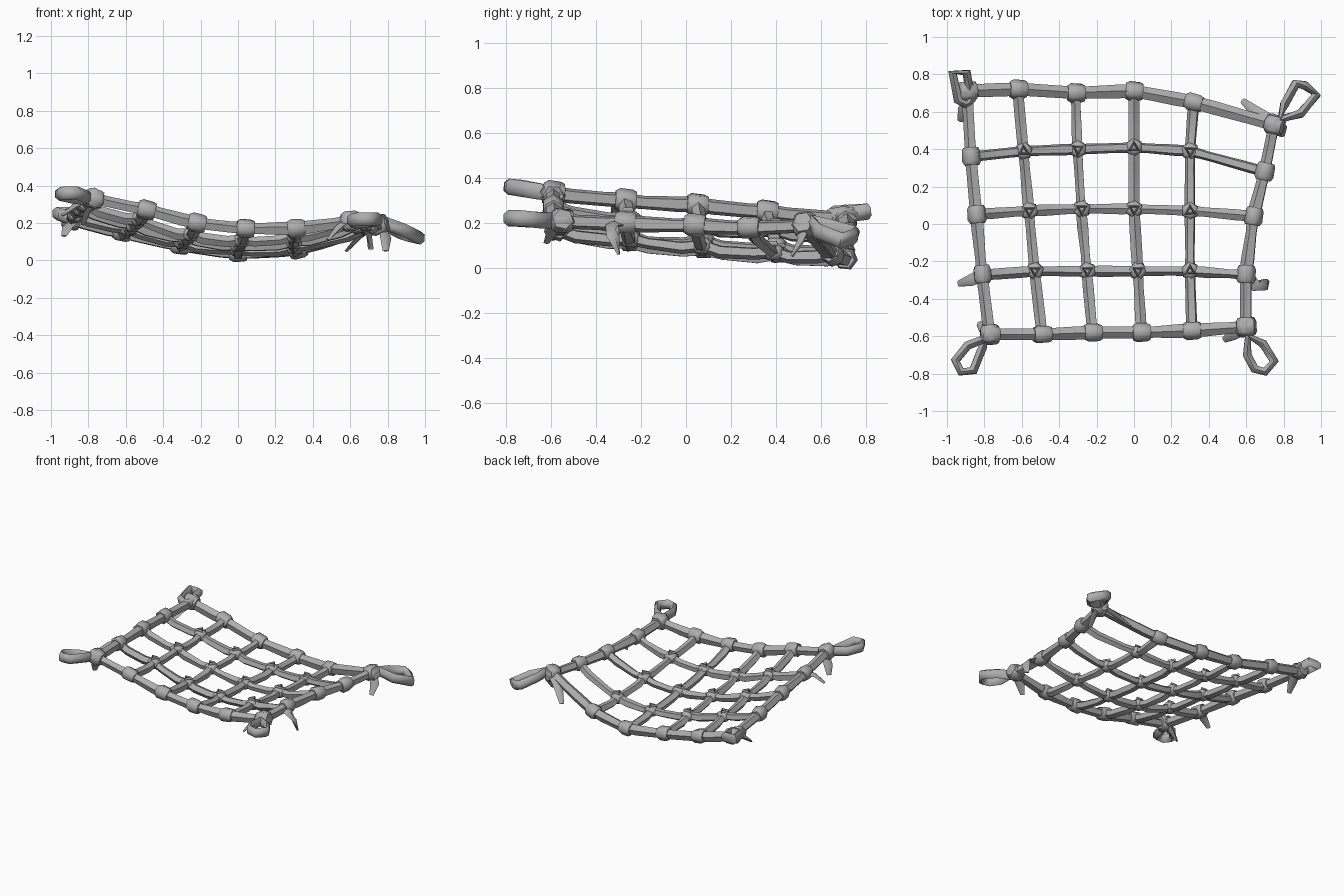
import bpy, bmesh, math, random
from mathutils import Vector

random.seed(4)
cube = bpy.data.objects.get("Cube")
if cube:
    bpy.data.objects.remove(cube, do_unlink=True)

grey = bpy.data.materials.new("rope grey")
grey.use_nodes = True
grey.diffuse_color = (0.42, 0.42, 0.42, 1)
grey.node_tree.nodes["Principled BSDF"].inputs["Base Color"].default_value = (0.42, 0.42, 0.42, 1)
UP = Vector((0, 0, 1))


def sweep(bm, path, widths, heights, sides=6, closed=False, turn=0.0):
    """Sweep a faceted section along a path, with a half width and height per point."""
    pts = [Vector(p) for p in path]
    n = len(pts)
    widths = [widths] * n if isinstance(widths, float) else widths
    heights = [heights] * n if isinstance(heights, float) else heights
    rings = []
    for i, p in enumerate(pts):
        after = pts[(i + 1) % n] if closed else pts[min(i + 1, n - 1)]
        before = pts[i - 1] if closed else pts[max(i - 1, 0)]
        t = (after - before).normalized()
        side = t.cross(UP)
        if side.length < 0.05:
            side = Vector((1, 0, 0))
        side.normalize()
        top = side.cross(t).normalized()
        ring = []
        for k in range(sides):
            a = turn + math.tau * k / sides
            ring.append(bm.verts.new(p + side * widths[i] * math.cos(a) + top * heights[i] * math.sin(a)))
        rings.append(ring)
    for i in range(n if closed else n - 1):
        a, b = rings[i], rings[(i + 1) % n]
        for k in range(sides):
            m = (k + 1) % sides
            bm.faces.new((a[k], a[m], b[m], b[k]))
    if not closed:
        bm.faces.new(rings[0][::-1])
        bm.faces.new(rings[-1])


def finish(name, bm):
    bmesh.ops.recalc_face_normals(bm, faces=bm.faces)
    mesh = bpy.data.meshes.new(name)
    bm.to_mesh(mesh)
    bm.free()
    mesh.materials.append(grey)
    ob = bpy.data.objects.new(name, mesh)
    bpy.context.collection.objects.link(ob)
    bpy.ops.object.select_all(action='DESELECT')
    ob.select_set(True)
    bpy.context.view_layer.objects.active = ob
    bpy.ops.object.shade_smooth_by_angle(angle=math.radians(62))


# Crossing points of the sagging net, front row to back row
rows = [
    ((-.77, -.49, -.22, .04, .31, .6), (-.59, -.59, -.58, -.58, -.57, -.55), (.33, .27, .2, .17, .17, .21)),
    ((-.81, -.53, -.25, .02, .3, .6), (-.27, -.25, -.25, -.25, -.25, -.27), (.3, .22, .14, .11, .13, .2)),
    ((-.84, -.56, -.28, 0, .3, .64), (.05, .07, .08, .08, .07, .04), (.28, .19, .12, .08, .1, .19)),
    ((-.87, -.59, -.3, 0, .3, .7), (.36, .39, .4, .41, .39, .28), (.25, .17, .1, .06, .07, .18)),
    ((-.89, -.62, -.31, 0, .32, .75), (.71, .72, .7, .71, .65, .53), (.22, .15, .08, .04, .06, .19)),
]
net = [[Vector(p) for p in zip(*row)] for row in rows]
columns = [list(c) for c in zip(*net)]


def rope(bm, nodes, size, sag):
    """Rope through the crossings, slack and uneven between them."""
    path, radii = [nodes[0]], [size]
    for a, b in zip(nodes, nodes[1:]):
        for f in (0.25, 0.72):
            slack = Vector((0, 0, -sag * random.uniform(0.7, 1.2)))
            path.append(a.lerp(b, f) + slack)
            radii.append(size * random.uniform(0.85, 1.1))
        path.append(b)
        radii.append(size)
    sweep(bm, path, radii, radii, sides=5, turn=random.uniform(0, 1))


# Ropes
for name, inner, size, sag in (("border_ropes", False, .036, .004), ("mesh_ropes", True, .03, .018)):
    bm = bmesh.new()
    for lines in (net, columns):
        chosen = lines[1:-1] if inner else (lines[0], lines[-1])
        for line in chosen:
            rope(bm, line, size, sag)
    finish(name, bm)

# Cuff knots around the border, heavier at the corners
bm = bmesh.new()
for lines in (net, columns):
    for line in (lines[0], lines[-1]):
        for i, p in enumerate(line):
            corner = i in (0, len(line) - 1)
            t = (line[min(i + 1, len(line) - 1)] - line[max(i - 1, 0)]).normalized()
            r = 0.058 if corner else 0.053
            radii = [r * 0.78, r, r * 0.95, r * 0.8]
            sweep(bm, [p + t * d for d in (-.046, -.026, .03, .048)], radii, radii,
                  sides=6, turn=random.uniform(0, 1))
finish("border_knots", bm)

# Crossing knots with a small three-sided wrap on top
bm = bmesh.new()
for line in net[1:-1]:
    for p in line[1:-1]:
        radii = [.03, .05, .046, .026]
        sweep(bm, [p + UP * d for d in (-.036, -.012, .018, .032)], radii, radii, sides=6,
              turn=random.uniform(0, 1))
        spin = random.choice((0.5, 1.6))
        wrap = [p + Vector((.026 * math.cos(spin + math.tau * k / 3),
                            .026 * math.sin(spin + math.tau * k / 3), .036)) for k in range(3)]
        sweep(bm, wrap, .01, .012, sides=4, closed=True)
finish("crossing_knots", bm)

# Corner loops
loops = {
    "back_right_loop": [(-.9, .64, .23), (-.94, .66, .24), (-.97, .81, .25), (-.895, .81, .25), (-.87, .66, .23)],
    "front_right_loop": [(-.79, -.61, .33), (-.89, -.65, .34), (-.955, -.73, .355), (-.925, -.79, .36),
                         (-.86, -.785, .36), (-.81, -.66, .34)],
    "front_left_loop": [(.61, -.6, .21), (.605, -.7, .215), (.645, -.775, .22), (.7, -.79, .22),
                        (.75, -.735, .22), (.69, -.64, .21)],
    "back_left_loop": [(.78, .56, .2), (.805, .64, .18), (.865, .75, .15), (.915, .74, .135),
                       (.975, .69, .12), (.89, .59, .16)],
}
for name, path in loops.items():
    bm = bmesh.new()
    sweep(bm, path, .027, .036, sides=6, closed=True, turn=math.pi / 6)
    finish(name, bm)

# Loose rope ends, flattened and cut short
tails = [
    [(-.88, .68, .21), (-.91, .61, .18), (-.93, .55, .13)],
    [(.72, .56, .18), (.65, .6, .13), (.58, .66, .05)],
    [(.77, .52, .18), (.79, .51, .12), (.79, .47, .05)],
    [(.57, -.57, .2), (.53, -.59, .17), (.48, -.62, .11)],
    [(.6, -.27, .19), (.65, -.33, .19), (.7, -.325, .14), (.71, -.3, .06)],
    [(-.81, -.27, .3), (-.87, -.3, .29), (-.94, -.32, .24)],
    [(-.77, -.57, .32), (-.81, -.55, .25), (-.83, -.53, .19)],
]
bm = bmesh.new()
for path in tails:
    n = len(path)
    sweep(bm, path, [.032] * (n - 1) + [.016], [.017] * (n - 1) + [.007], sides=4)
finish("loose_ends", bm)
